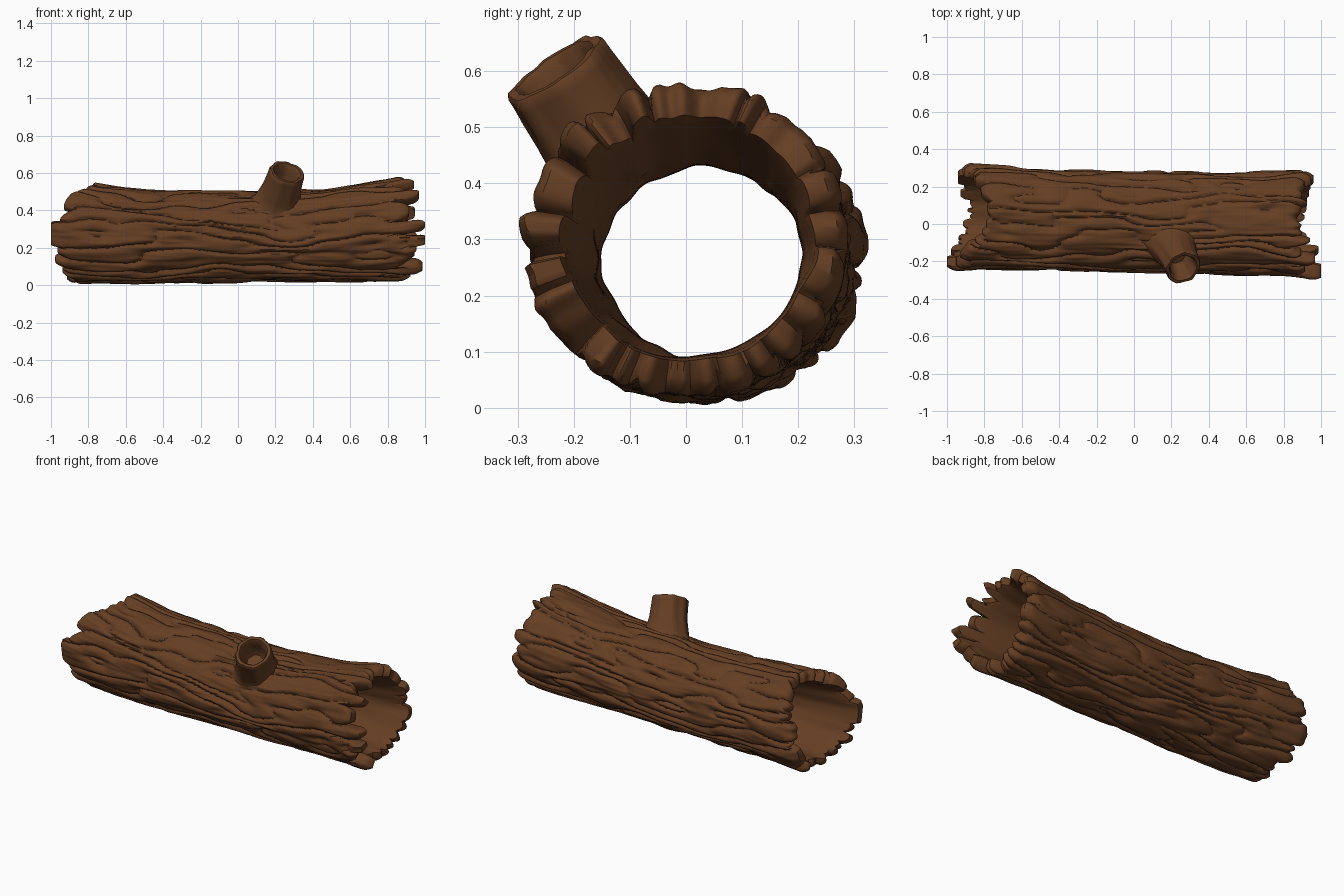
import bpy
import random
from math import sin, cos, pi, sqrt, floor, atan2
from mathutils import Vector, noise

random.seed(4)
if "Cube" in bpy.data.objects:
    bpy.data.objects.remove(bpy.data.objects["Cube"])

bark = bpy.data.materials.new("bark_brown")
bark.use_nodes = True
colour = (0.13, 0.049, 0.017, 1)
bark.diffuse_color = colour
bark.node_tree.nodes["Principled BSDF"].inputs["Base Color"].default_value = colour

STRIPS = 19
strip_length = [random.uniform(-1, 1) for _ in range(STRIPS)]


def loft(name, rings, closed):
    """Skin a list of equal rings; closed joins the last ring to the first."""
    n = len(rings[0])
    verts = [p for ring in rings for p in ring]
    faces = []
    for i in range(len(rings) if closed else len(rings) - 1):
        a, b = i * n, (i + 1) % len(rings) * n
        for j in range(n):
            k = (j + 1) % n
            faces.append((a + j, a + k, b + k, b + j))
    if not closed:
        faces.append(range(len(verts) - n, len(verts)))
    mesh = bpy.data.meshes.new(name)
    mesh.from_pydata(verts, [], faces)
    mesh.materials.append(bark)
    obj = bpy.data.objects.new(name, mesh)
    bpy.context.collection.objects.link(obj)
    bpy.ops.object.select_all(action='DESELECT')
    obj.select_set(True)
    bpy.context.view_layer.objects.active = obj
    bpy.ops.object.mode_set(mode='EDIT')
    bpy.ops.mesh.select_all(action='SELECT')
    bpy.ops.mesh.normals_make_consistent(inside=False)
    bpy.ops.object.mode_set(mode='OBJECT')
    bpy.ops.object.shade_smooth_by_angle(angle=0.9)


def strip(x, a):
    """Bark strip index and its rounded height at a place on the log."""
    c, s = cos(a), sin(a)
    u = a * STRIPS / (2 * pi)
    u += 1.6 * noise.noise((x * 1.9, c * 2, s * 2))
    u += 0.7 * noise.noise((x * 4.5, c * 4 + 9, s * 4))
    f = u - floor(u)
    return floor(u) % STRIPS, sqrt(max(0, 1 - (2 * f - 1) ** 2))


def bark_height(x, a):
    i, h = strip(x, a)
    c, s = cos(a), sin(a)
    swell = noise.noise((x * 3, i * 7.3, 2))
    lump = noise.noise((x * 3, c * 3, s * 3 + 5))
    grain = 1 - abs(noise.noise((x * 3, c * 9, s * 9)))
    splay = 0.022 * max(0, -c) * max(0, x) ** 8
    return (0.025 + 0.014 * swell) * (h - 0.72) + 0.01 * lump + 0.008 * (grain - 0.8) + splay


def end_reach(side, a):
    """How far the broken end reaches along the log at each angle."""
    c, s = cos(a), sin(a)
    i, h = strip(0.92 * side, a)
    if side < 0:
        reach, jag = 0.92 - 0.02 * c - 0.05 * s - 0.08 * s ** 4, 0.025
        splinter = max(0, cos(a - pi)) ** 12
    else:
        reach, jag = 0.945 - 0.01 * c - 0.02 * s - 0.03 * s * s, 0.02 + 0.02 * (1 - c)
        splinter = max(0, cos(a - pi - 0.3)) ** 40
    reach += jag * (strip_length[(i * 5 + side) % STRIPS] + 1.3 * (h - 0.85))
    return min(1, reach + 0.055 * splinter)


def log_point(x, a, offset):
    """Bent, flaring oval trunk; offset moves the point off its surface."""
    bow = 0.03 * x * x + 0.02 * x ** 4
    c, s = cos(a), sin(a)
    return Vector((x, 0.013 - 0.02 * x + 0.008 * x * x + (0.265 + bow * 0.4 + offset) * c,
                   0.259 + 0.008 * x + bow + (0.239 + bow + offset) * s))


# Hollow log: outer bark from one end to the other, then back along the inside
AROUND, OUTER, INNER = 264, 150, 60
angles = [2 * pi * j / AROUND for j in range(AROUND)]
reach = {d: [end_reach(d, a) for a in angles] for d in (-1, 1)}
rows = [(2 * i / OUTER - 1, True) for i in range(OUTER + 1)]
rows += [(1 - 2 * i / INNER, False) for i in range(INNER + 1)]
rings = []
for t, outside in rows:
    ring = []
    for j, a in enumerate(angles):
        r = reach[1 if t > 0 else -1][j]
        x = 0.9 * t + (r - 0.9) * t * abs(t) ** 3
        rim = max(0, (abs(t) - 0.95) / 0.05) ** 2
        if outside:
            off = bark_height(x, a) - rim * 0.024
        else:
            lump = noise.noise((x * 2, cos(a) * 3, sin(a) * 3 + 20))
            off = -0.067 + 0.01 * lump + 0.014 * x ** 4
            off += 0.03 * min(0, cos(a)) * (1 - 0.7 * x * x) + rim * 0.004
        ring.append(log_point(x, a, off))
    rings.append(ring)
loft("hollow_log", rings, True)

# Broken branch stub: foot draped on the bark, fluted side, rim and hollow core
foot, tip = Vector((0.2, -0.1, 0.41)), Vector((0.262, -0.235, 0.605))
axis = (tip - foot).normalized()
side = Vector((1, 0, 0))
side = (side - axis * side.dot(axis)).normalized()
up = axis.cross(side)
profile = [(0, 0.2), (0.12, 0.158), (0.25, 0.127), (0.4, 0.108), (0.55, 0.1), (0.75, 0.096),
           (0.9, 0.094), (0.97, 0.094), (1, 0.089), (1, 0.075), (0.95, 0.067), (0.75, 0.062),
           (0.6, 0.058), (0.5, 0.045)]
OUTSIDE = 9
rings = []
for k, (t, r) in enumerate(profile):
    ring = []
    for j in range(72):
        a = 2 * pi * j / 72
        c, s = cos(a), sin(a)
        flute = noise.noise((c * 2.2, s * 2.2, t * 0.7)) + 0.6 * abs(noise.noise((c * 4, s * 4, t)))
        rr = r + (0.008 if k < OUTSIDE else 0.004) * flute
        depth = 0.1 + (rr - 0.1) * 0.45 if rr > 0.1 else rr
        rise = 0.006 * noise.noise((c * 2, s * 2, 8)) * t
        p = foot.lerp(tip, t) + side * c * rr + up * s * depth * 1.05 + axis * rise
        if k < OUTSIDE:
            bark_spot = log_point(p.x, atan2((p.z - 0.26) / 0.24, (p.y - 0.01) / 0.265), -0.018)
            p = p.lerp(bark_spot, max(0, 1 - t / 0.4))
        ring.append(p)
    rings.append(ring)
loft("branch_stub", rings, False)
